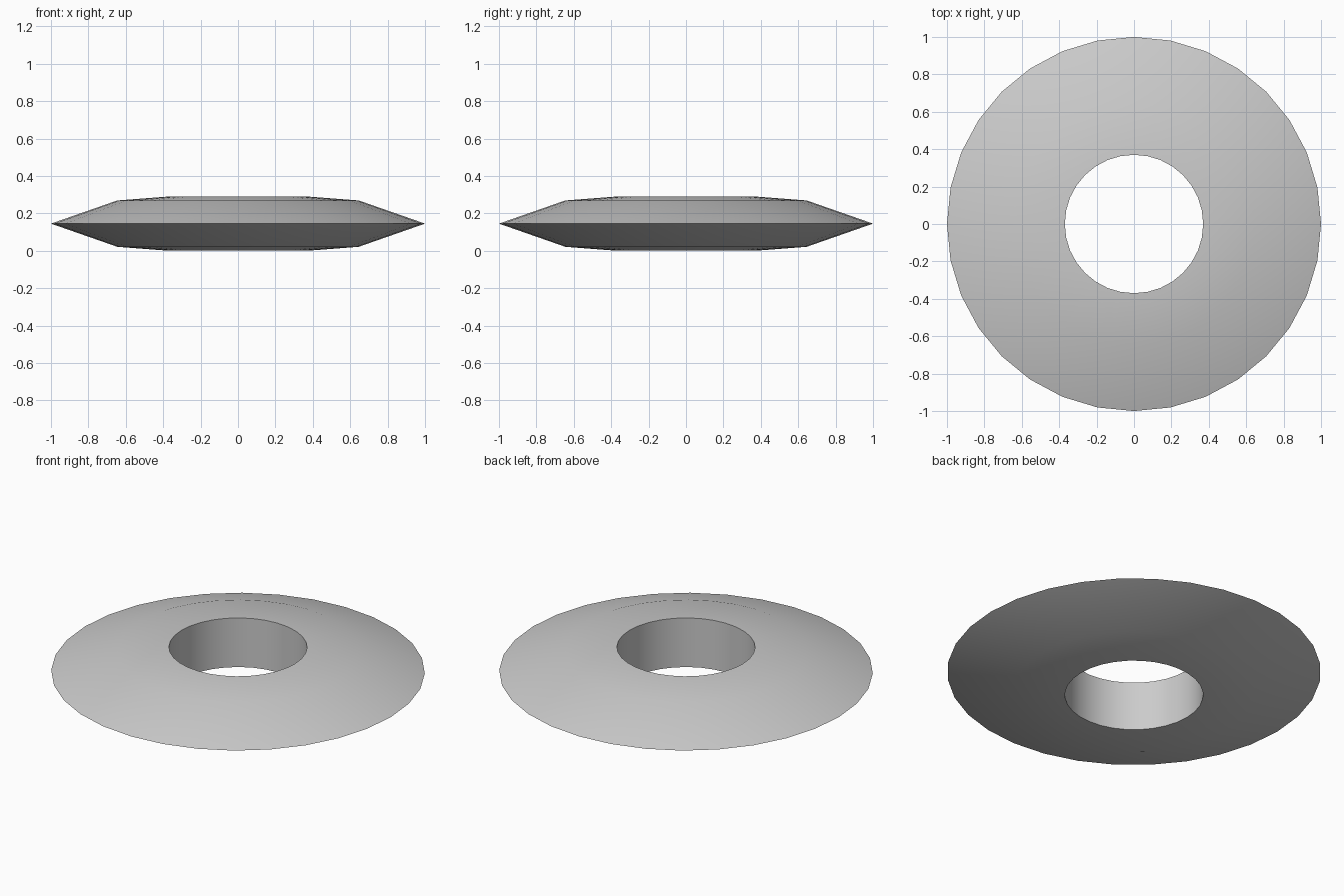
import bpy, bmesh, math

if "Cube" in bpy.data.objects:
    bpy.data.objects.remove(bpy.data.objects["Cube"])

SIDES = 32
MID = 0.145

# Half cross-section as (radius, height above mid plane); mirrored below
upper = [(0.37, 0.145), (0.645, 0.124), (1.0, 0.0)]
profile = upper + [(r, -h) for r, h in reversed(upper[:-1])]

# Lathe the closed profile into a ring
bm = bmesh.new()
rings = []
for r, h in profile:
    rings.append([bm.verts.new((r * math.cos(2 * math.pi * i / SIDES),
                                r * math.sin(2 * math.pi * i / SIDES),
                                MID + h)) for i in range(SIDES)])
for k, ring in enumerate(rings):
    following = rings[(k + 1) % len(rings)]
    for i in range(SIDES):
        j = (i + 1) % SIDES
        bm.faces.new((ring[i], ring[j], following[j], following[i]))
bmesh.ops.recalc_face_normals(bm, faces=bm.faces)

mesh = bpy.data.meshes.new("bevelled_ring")
bm.to_mesh(mesh)
bm.free()
ring_obj = bpy.data.objects.new("bevelled_ring", mesh)
bpy.context.collection.objects.link(ring_obj)

# Smooth faces, crisp rim and hole edges
bpy.context.view_layer.objects.active = ring_obj
ring_obj.select_set(True)
bpy.ops.object.shade_smooth_by_angle(angle=math.radians(30))
